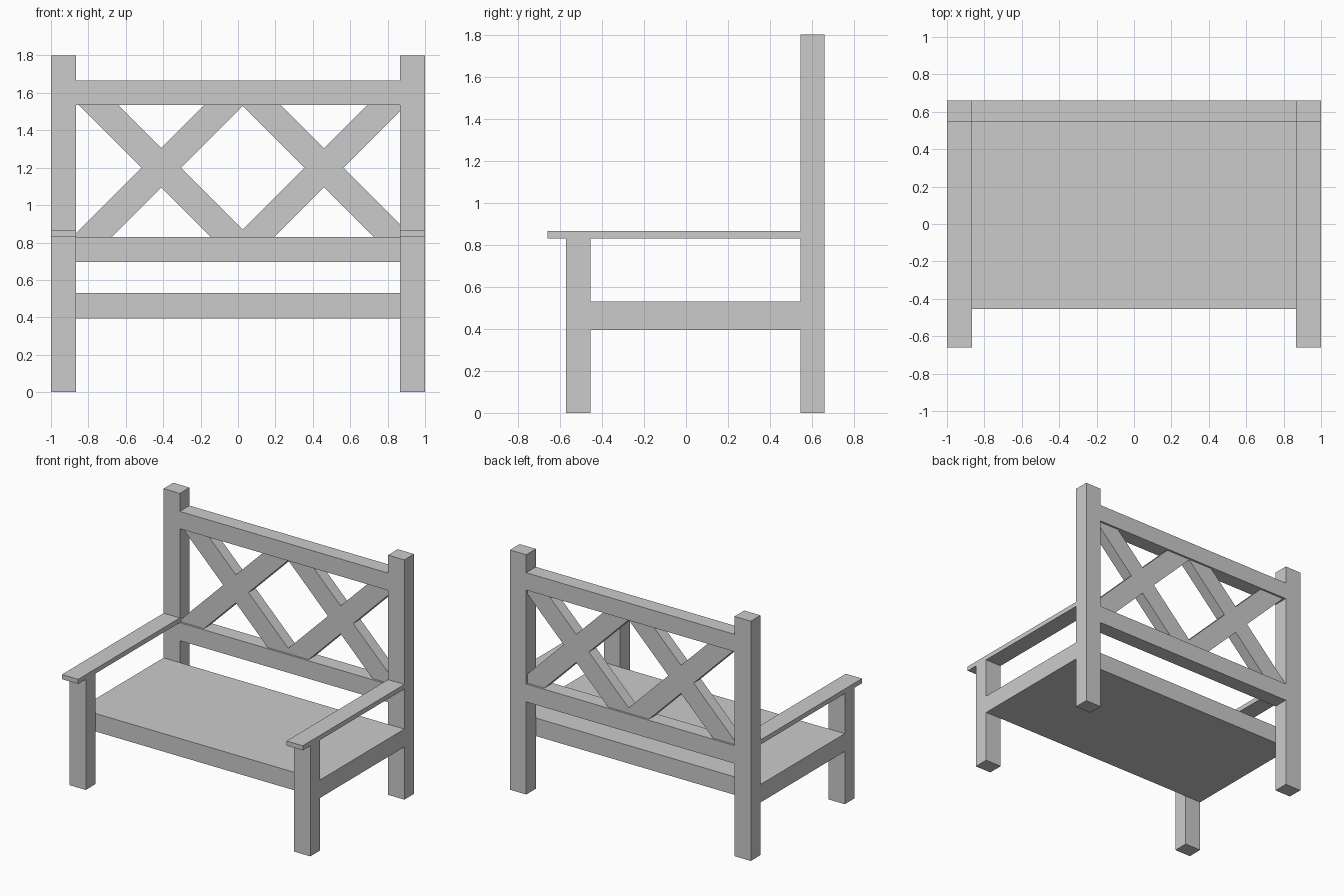
import bpy, bmesh

if "Cube" in bpy.data.objects:
    bpy.data.objects.remove(bpy.data.objects["Cube"])


def box(name, x, y, z):
    """Box from (min, max) ranges on each axis."""
    prism(name, [(x[0], z[0]), (x[1], z[0]), (x[1], z[1]), (x[0], z[1])], y)


def prism(name, outline, y):
    """Extrude an (x, z) outline along y."""
    bm = bmesh.new()
    face = bm.faces.new([bm.verts.new((px, y[0], pz)) for px, pz in outline])
    ext = bmesh.ops.extrude_face_region(bm, geom=[face])
    moved = [v for v in ext["geom"] if isinstance(v, bmesh.types.BMVert)]
    bmesh.ops.translate(bm, verts=moved, vec=(0, y[1] - y[0], 0))
    bmesh.ops.recalc_face_normals(bm, faces=bm.faces[:])
    mesh = bpy.data.meshes.new(name)
    bm.to_mesh(mesh)
    bm.free()
    bpy.context.collection.objects.link(bpy.data.objects.new(name, mesh))


INNER = 0.865            # inner face of the legs
BACK = (0.545, 0.66)     # depth of the back frame
FRONT = (-0.57, -0.455)  # depth of the front legs
ARM_Z = 0.83             # underside of armrests, top of lower back rail
RAIL_Z = 1.535           # underside of top back rail

# Legs and armrests on both sides
for side, x in (("left", (-1, -INNER)), ("right", (INNER, 1))):
    box("back_post_" + side, x, BACK, (0, 1.8))
    box("front_leg_" + side, x, FRONT, (0, ARM_Z))
    box("armrest_" + side, x, (-0.66, BACK[0]), (ARM_Z, 0.865))

# Thick seat between front and back legs
box("seat", (-1, 1), (FRONT[1], BACK[0]), (0.395, 0.53))

# Back rails
box("lower_back_rail", (-INNER, INNER), BACK, (0.695, ARM_Z))
box("top_back_rail", (-INNER, INNER), BACK, (RAIL_Z, 1.665))

# Crossed back slats, slightly inset, outer tips tucked into the posts
w, cz = 0.105, 1.2
t, b = RAIL_Z - cz, cz - ARM_Z
for side, cx in (("left", -0.41), ("right", 0.46)):
    half = [(0, w), (t - w, t), (t + w, t), (w, 0),
            (b + w, -b), (b - w, -b), (0, -w)]
    outline = half + [(-px, pz) for px, pz in half[-2:0:-1]]
    prism("back_cross_" + side, [(cx + px, cz + pz) for px, pz in outline],
          (0.56, 0.645))
